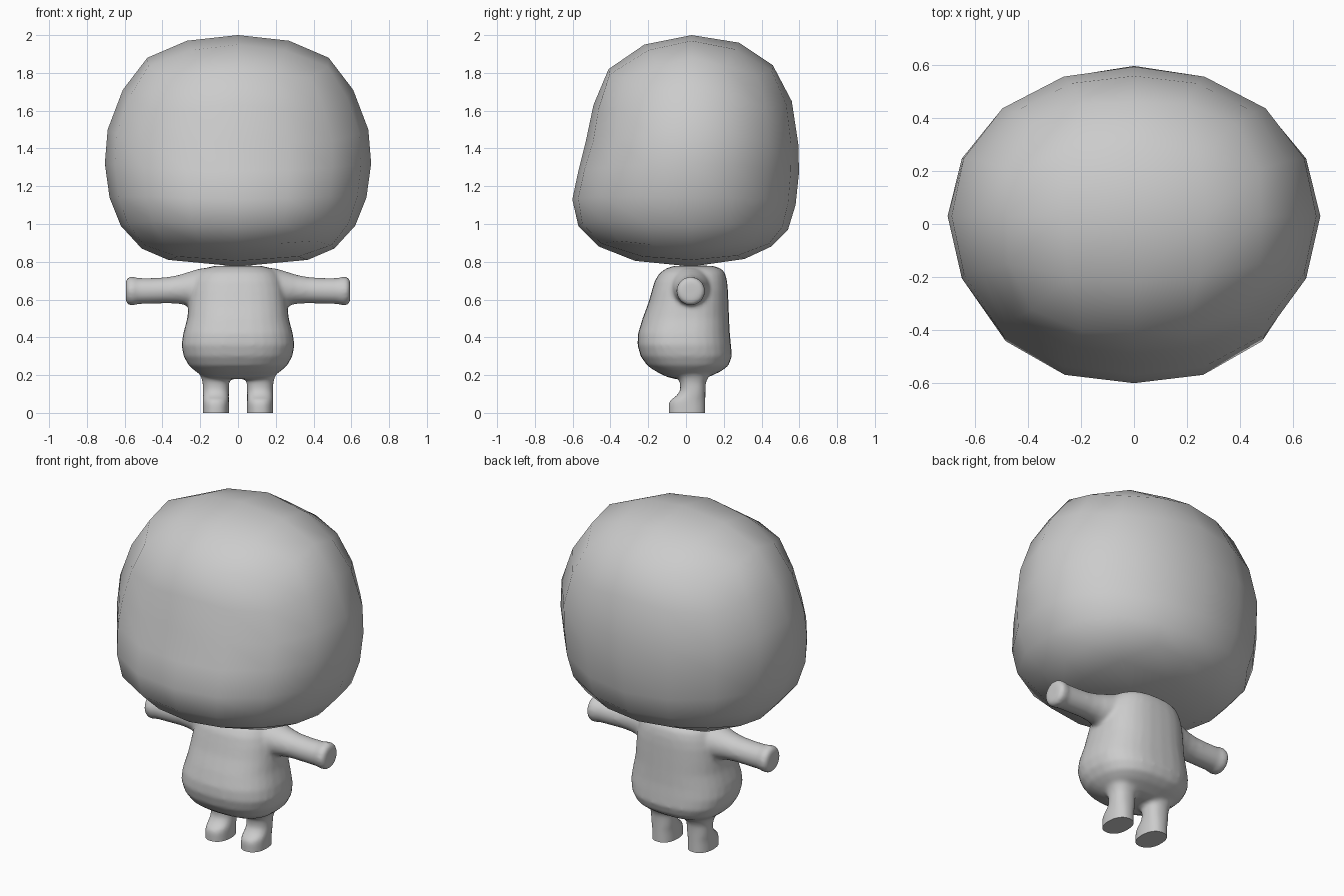
import bpy, bmesh, math

if "Cube" in bpy.data.objects:
    bpy.data.objects.remove(bpy.data.objects["Cube"])


def finish(bm, name):
    bmesh.ops.recalc_face_normals(bm, faces=bm.faces[:])
    for f in bm.faces:
        f.smooth = True
    me = bpy.data.meshes.new(name)
    bm.to_mesh(me)
    bm.free()
    ob = bpy.data.objects.new(name, me)
    bpy.context.collection.objects.link(ob)
    return ob


def loft(bm, rings):
    rows = [[bm.verts.new(p) for p in r] for r in rings]
    n = len(rows[0])
    for a, b in zip(rows, rows[1:]):
        for i in range(n):
            bm.faces.new((a[i], a[(i + 1) % n], b[(i + 1) % n], b[i]))
    bm.faces.new(rows[0])
    bm.faces.new(rows[-1])


def oval(ru, rv, power=2.0, n=32):
    pts = []
    for i in range(n):
        c, s = math.cos(2 * math.pi * i / n), math.sin(2 * math.pi * i / n)
        pts.append((ru * math.copysign(abs(c) ** (2 / power), c),
                    rv * math.copysign(abs(s) ** (2 / power), s)))
    return pts


# Head: coarse rounded box, with side, back and front outlines from crown to neck
SIDE = [(0, 2.0), (.27, 1.97), (.48, 1.88), (.61, 1.71), (.69, 1.5), (.705, 1.32),
        (.68, 1.14), (.62, .99), (.51, .87), (.37, .81), (0, .775)]
BACK = [(.03, 2.0), (.28, 1.96), (.46, 1.84), (.56, 1.65), (.595, 1.42), (.598, 1.27),
        (.58, 1.1), (.54, .97), (.45, .88), (.31, .815), (.03, .775)]
FRONT = [(.03, 2.0), (-.22, 1.95), (-.41, 1.82), (-.49, 1.63), (-.53, 1.44), (-.57, 1.28),
         (-.602, 1.13), (-.57, .99), (-.46, .88), (-.27, .805), (.03, .775)]
GROW = [0, .30, .14, .05, .02, 0, .01, .04, .11, .22, 0]
DROP = [0, .04, .075, .06, .03, 0, -.01, -.025, -.035, -.02, 0]
bm = bmesh.new()
verts = {}


def head_vert(i, j, k):
    if (i, j, k) not in verts:
        a = math.atan2(math.tan(j * math.pi / 8), math.tan(i * math.pi / 8))
        c, s = math.cos(a), math.sin(a)
        corner = math.sin(2 * a) ** 2
        g = 1 + GROW[k] * corner
        py, pz = (BACK if s >= 0 else FRONT)[k]
        if s < 0:
            py -= .03 * corner * (k in (5, 6, 7))
        z = SIDE[k][1] * c * c + pz * s * s - DROP[k] * corner
        y = .03 + (py - .03) * abs(s) * g
        verts[i, j, k] = bm.verts.new((SIDE[k][0] * c * g, y, z))
    return verts[i, j, k]


for flip in (False, True):
    for i in range(-2, 2):
        for j in range(-2, 2):
            quad = [(i, j), (i + 1, j), (i + 1, j + 1), (i, j + 1)]
            levels = [max(abs(u), abs(v)) for u, v in quad]
            bm.faces.new([head_vert(u, v, 10 - n if flip else n)
                          for (u, v), n in zip(quad, levels)])
rim = ([(t, -2) for t in range(-2, 2)] + [(2, t) for t in range(-2, 2)]
       + [(-t, 2) for t in range(-2, 2)] + [(-2, -t) for t in range(-2, 2)])
for k in range(2, 8):
    for a, b in zip(rim, rim[1:] + rim[:1]):
        bm.faces.new((head_vert(*a, k), head_vert(*b, k),
                      head_vert(*b, k + 1), head_vert(*a, k + 1)))
finish(bm, "head")

# Torso: z, half width, front y, back y
bm = bmesh.new()
TORSO = [(.18, .12, -.06, .08), (.19, .175, -.10, .12), (.22, .225, -.16, .185),
         (.25, .26, -.205, .225), (.30, .288, -.24, .243), (.36, .299, -.257, .238),
         (.42, .29, -.254, .232), (.50, .269, -.23, .228), (.58, .26, -.20, .225),
         (.65, .25, -.18, .222), (.70, .235, -.165, .217), (.74, .215, -.14, .207),
         (.765, .18, -.105, .185), (.779, .12, -.06, .14)]
loft(bm, [[(x, y + (f + b) / 2, z) for x, y in oval(w, (b - f) / 2, 2.5)]
          for z, w, f, b in TORSO])

# Arms: x, top z, bottom z, half depth
ARM = [(.08, .772, .52, .12), (.20, .765, .55, .11), (.25, .75, .565, .095),
       (.31, .731, .577, .08), (.37, .719, .58, .072), (.45, .714, .578, .07),
       (.53, .714, .576, .07), (.552, .721, .569, .076), (.58, .72, .57, .075),
       (.594, .70, .59, .055)]
# Legs with toes: z, half width, front y, back y
LEG = [(-.05, .069, -.092, .103), (.05, .069, -.092, .103), (.07, .069, -.082, .103),
       (.09, .069, -.05, .103), (.12, .069, -.03, .103), (.16, .07, -.032, .105),
       (.19, .078, -.045, .118), (.23, .10, -.08, .14), (.27, .10, -.09, .15)]
for side in (-1, 1):
    loft(bm, [[(side * x, .025 + u, (t + b) / 2 + v) for u, v in oval(d, (t - b) / 2)]
              for x, t, b, d in ARM])
    loft(bm, [[(side * .117 + x, y + (f + b) / 2, z) for x, y in oval(w, (b - f) / 2, 2.3)]
              for z, w, f, b in LEG])
body = finish(bm, "body")

# Fuse limbs into one soft skin
fuse = body.modifiers.new("fuse", "REMESH")
fuse.mode = "VOXEL"
fuse.voxel_size = .012
soften = body.modifiers.new("soften", "SMOOTH")
soften.factor = .5
soften.iterations = 6
skin = bpy.data.meshes.new_from_object(
    body.evaluated_get(bpy.context.evaluated_depsgraph_get()))
body.modifiers.clear()

# Flat soles
bm = bmesh.new()
bm.from_mesh(skin)
cut = bmesh.ops.bisect_plane(bm, geom=bm.verts[:] + bm.edges[:] + bm.faces[:],
                             plane_co=(0, 0, 0), plane_no=(0, 0, -1), clear_outer=True)
bmesh.ops.holes_fill(bm, edges=[e for e in bm.edges if e.is_boundary], sides=0)
bm.to_mesh(body.data)
bm.free()
bpy.ops.object.select_all(action="DESELECT")
body.select_set(True)
bpy.context.view_layer.objects.active = body
bpy.ops.object.shade_smooth_by_angle(angle=math.radians(50))
